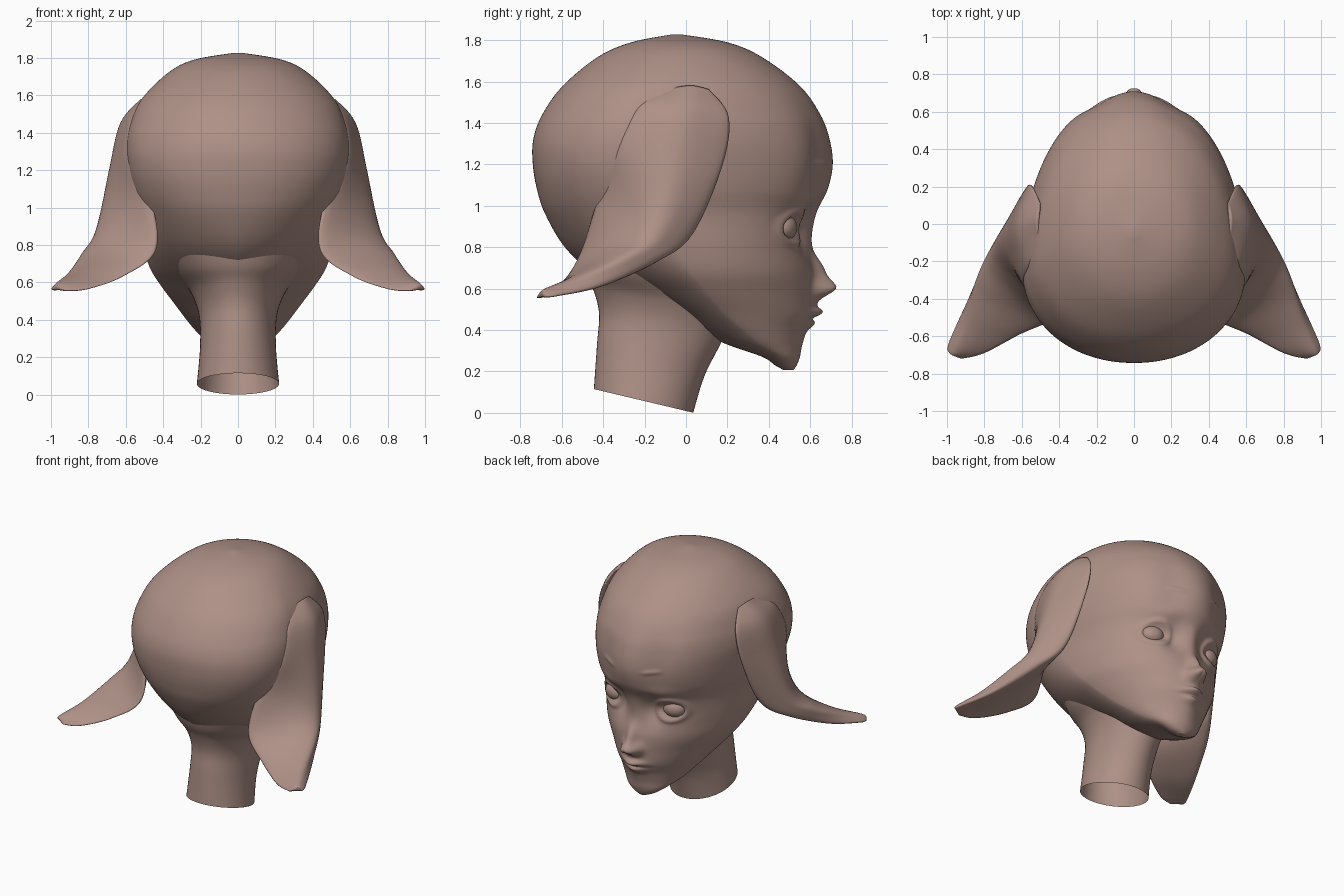
import bpy, bmesh, math
from mathutils import Vector, Matrix

if "Cube" in bpy.data.objects:
    bpy.data.objects.remove(bpy.data.objects["Cube"])

skin = bpy.data.materials.new("dusty_brown_skin")
skin.diffuse_color = (0.42, 0.28, 0.24, 1)
skin.use_nodes = True
skin.node_tree.nodes["Principled BSDF"].inputs["Base Color"].default_value = skin.diffuse_color


def catmull(a, b, c, d, t):
    return [0.5 * (2 * q + (r - p) * t + (2 * p - 5 * q + 4 * r - s) * t * t
            + (3 * q - p - 3 * r + s) * t ** 3) for p, q, r, s in zip(a, b, c, d)]


def spline(rows, sub, closed=False):
    n, out = len(rows), []

    def pick(k):
        return rows[k % n] if closed else rows[max(0, min(n - 1, k))]
    for i in range(n if closed else n - 1):
        for j in range(sub):
            out.append(catmull(pick(i - 1), pick(i), pick(i + 1), pick(i + 2), j / sub))
    if not closed:
        out.append(list(rows[-1]))
    return out


def finish(name, me):
    bm = bmesh.new()
    bm.from_mesh(me)
    bmesh.ops.recalc_face_normals(bm, faces=bm.faces)
    bm.to_mesh(me)
    bm.free()
    me.materials.append(skin)
    for p in me.polygons:
        p.use_smooth = True
    ob = bpy.data.objects.new(name, me)
    bpy.context.collection.objects.link(ob)
    return ob


def loft(name, rings, caps=True):
    n = len(rings[0])
    verts = [tuple(v) for r in rings for v in r]
    faces = []
    for i in range(len(rings) - 1):
        for j in range(n):
            k = (j + 1) % n
            faces.append((i * n + j, i * n + k, (i + 1) * n + k, (i + 1) * n + j))
    for base in ((0, (len(rings) - 1) * n) if caps else ()):
        c = sum((Vector(v) for v in verts[base:base + n]), Vector()) / n
        verts.append(tuple(c))
        for j in range(n):
            faces.append((base + j, base + (j + 1) % n, len(verts) - 1))
    me = bpy.data.meshes.new(name)
    me.from_pydata(verts, [], faces)
    return finish(name, me)


# Head: horizontal sections (z, front y, back y, widest y, half width, front power, back power)
SECTIONS = [
    (.208, .52, .47, .495, .03, 2, 2),
    (.23, .535, .43, .48, .085, 2, 2),
    (.27, .55, .37, .45, .145, 1.9, 1.9),
    (.33, .562, .2, .36, .215, 1.8, 1.8),
    (.40, .585, .05, .28, .275, 1.75, 1.6),
    (.48, .62, -.06, .19, .335, 1.78, 1.6),
    (.58, .625, -.25, .1, .41, 1.82, 1.5),
    (.68, .62, -.45, .02, .472, 1.93, 1.5),
    (.80, .605, -.585, -.06, .505, 2.05, 1.7),
    (.96, .63, -.68, -.15, .53, 2.1, 2),
    (1.08, .685, -.72, -.2, .565, 2.1, 2.1),
    (1.2, .71, -.74, -.24, .588, 2.1, 2.1),
    (1.32, .695, -.738, -.24, .597, 2.1, 2.05),
    (1.44, .65, -.695, -.22, .577, 2.1, 2),
    (1.58, .55, -.595, -.16, .515, 2.05, 2),
    (1.72, .365, -.425, -.08, .375, 2, 2),
    (1.79, .20, -.265, -.05, .238, 2, 2),
    (1.828, -.02, -.07, -.045, .02, 2, 2),
]

# Face relief: (x, z, spread x, spread z, height)
RELIEF = [
    (.13, .89, .075, .10, -.055), (.25, .90, .09, .075, -.025),   # eye sockets
    (.20, 1.03, .10, .04, .010),                               # brow ridge
    (.20, 1.22, .11, .24, -.03),                               # forehead crease
    (0, .605, .045, .05, .075), (0, .69, .042, .08, .048),     # nose
    (.045, .595, .034, .038, .048),                            # nostril wings
    (0, .487, .075, .022, .04), (0, .428, .06, .024, .022),    # lips
    (0, .456, .085, .009, -.012),                              # mouth line
]


def relief(x, z):
    x = abs(x)
    d = sum(h * math.exp(-((x - cx) / sx) ** 2 - ((z - cz) / sz) ** 2)
            for cx, cz, sx, sz, h in RELIEF)
    # eyelid rims
    e = math.hypot((x - .24) / .09, (z - .895) / .074)
    d += .02 * math.exp(-((e - 1.05) / .22) ** 2)
    # eyebrows
    d += .010 * math.exp(-((x - .17) / .055) ** 4 - ((z - 1.2 - .15 * (x - .17)) / .013) ** 2)
    return d


def power(v, e):
    return math.copysign(abs(v) ** e, v)


SEG = 200
rings = []
for z, yf, yb, yc, w, p, q in spline(SECTIONS, 10):
    ring = []
    for j in range(SEG):
        a = 2 * math.pi * j / SEG
        c, s = math.cos(a), math.sin(a)
        e = 2 / (p if s > 0 else q)
        x = w * power(c, e)
        y = yc + (yf - yc if s > 0 else yc - yb) * power(s, e)
        if s > 0:
            y += relief(x, z) * min(1, s * 3)
        ring.append((x, y, z))
    rings.append(ring)
loft("head", rings)

# Neck: slanted open tube flaring into the skull (front y, front z, back y, back z, half width)
NECK = [(.035, .001, -.445, .115, .22), (.09, .18, -.43, .33, .203),
        (.18, .36, -.42, .48, .208), (.23, .49, -.45, .60, .25),
        (.2, .62, -.495, .69, .325), (.15, .76, -.53, .80, .385)]
rings = []
for fy, fz, by, bz, w in spline(NECK, 8):
    ring = []
    for j in range(64):
        a = 2 * math.pi * j / 64
        s = math.sin(a) * .5
        ring.append((w * math.cos(a), (fy + by) / 2 + (fy - by) * s,
                     (fz + bz) / 2 + (fz - bz) * s))
    rings.append(ring)
loft("neck", rings, False)

# Ears: stations of front edge, outer ridge, back edge
EAR = [
    (.50, .11, 1.56, .52, .02, 1.582, .50, -.11, 1.56),
    (.545, .205, 1.43, .63, -.01, 1.45, .56, -.235, 1.47),
    (.575, .175, 1.2, .69, -.07, 1.2, .575, -.335, 1.27),
    (.62, .03, .87, .755, -.17, .89, .46, -.43, 1.02),
    (.73, -.14, .73, .82, -.33, .76, .44, -.51, .77),
    (.875, -.41, .61, .885, -.53, .66, .61, -.59, .635),
    (.98, -.62, .565, .95, -.67, .605, .80, -.69, .565),
    (.995, -.675, .56, .975, -.70, .585, .92, -.72, .555),
]
for side, label in ((1, "right"), (-1, "left")):
    rings = []
    for r in spline(EAR, 8):
        f, m, b = Vector(r[0:3]), Vector(r[3:6]), Vector(r[6:9])
        under = (f + b) / 2 + (m - (f + b) / 2) * .05
        up = (m - under) * .2
        ring = spline([f, f.lerp(m, .5) + up, m, b.lerp(m, .5) + up, b, under], 6, True)
        rings.append([(side * x, y, z) for x, y, z in ring])
    loft("ear_" + label, rings)

    # Eyeball turned slightly outward
    me = bpy.data.meshes.new("eye_" + label)
    bm = bmesh.new()
    bmesh.ops.create_uvsphere(bm, u_segments=32, v_segments=20, radius=1)
    bm.to_mesh(me)
    bm.free()
    me.transform(Matrix.Translation((side * .24, .475, .895))
                 @ Matrix.Rotation(-side * math.radians(18), 4, 'Z')
                 @ Matrix.Diagonal((.08, .06, .064, 1)))
    finish("eye_" + label, me)
